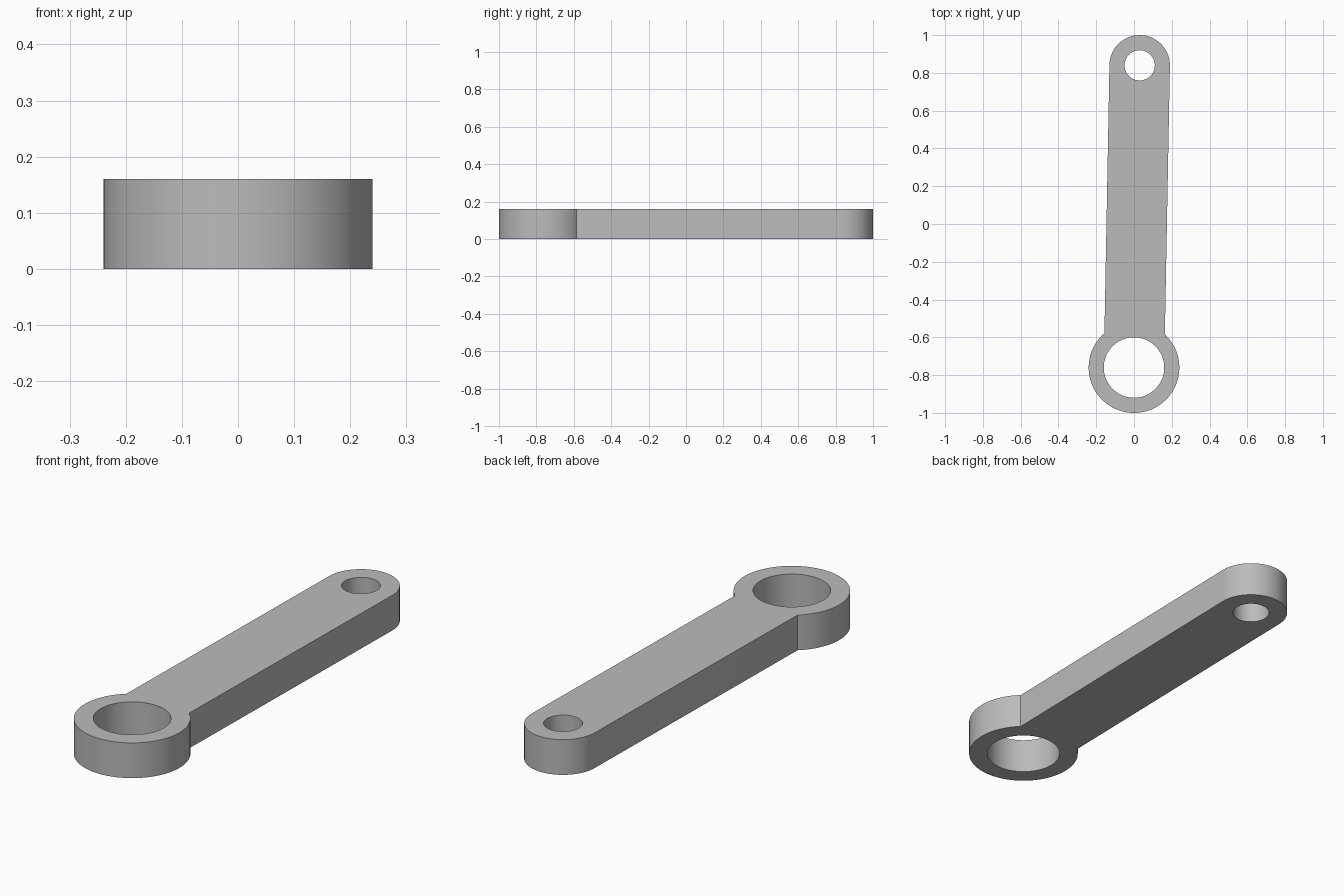
import bpy, bmesh, math
from mathutils import Vector

cube = bpy.data.objects.get("Cube")
if cube:
    bpy.data.objects.remove(cube, do_unlink=True)

HEIGHT = 0.16
BIG, BIG_R, BIG_HOLE = Vector((0, -0.76)), 0.24, 0.16
SMALL, SMALL_R, SMALL_HOLE = Vector((0.03, 0.84)), 0.16, 0.08

# Plain grey metal
grey = bpy.data.materials.new("plain grey")
grey.use_nodes = True
colour = (0.5, 0.5, 0.5, 1)
grey.diffuse_color = colour
grey.node_tree.nodes["Principled BSDF"].inputs["Base Color"].default_value = colour


def arc(centre, radius, start, end, steps):
    """Points along an arc, both ends included."""
    angles = [start + (end - start) * i / steps for i in range(steps + 1)]
    return [centre + radius * Vector((math.cos(a), math.sin(a))) for a in angles]


def add_loop(bm, points):
    verts = [bm.verts.new((p.x, p.y, 0)) for p in points]
    return [bm.edges.new((v, verts[i - 1])) for i, v in enumerate(verts)]


# Outline: rounded small end, straight parallel sides, large ring
axis = SMALL - BIG
aim = math.atan2(axis.y, axis.x)
neck = math.asin(SMALL_R / BIG_R)
outline = arc(SMALL, SMALL_R, aim - math.pi / 2, aim + math.pi / 2, 48)
outline += arc(BIG, BIG_R, aim + neck, aim + math.tau - neck, 80)

bm = bmesh.new()
edges = add_loop(bm, outline)
for centre, radius in ((BIG, BIG_HOLE), (SMALL, SMALL_HOLE)):
    edges += add_loop(bm, arc(centre, radius, 0, math.tau, 72)[:-1])

# Fill around the two holes and raise to full thickness
bmesh.ops.triangle_fill(bm, edges=edges, use_beauty=True, use_dissolve=False)
raised = bmesh.ops.extrude_face_region(bm, geom=bm.faces[:], use_keep_orig=True)
top = [g for g in raised["geom"] if isinstance(g, bmesh.types.BMVert)]
bmesh.ops.translate(bm, verts=top, vec=(0, 0, HEIGHT))
bmesh.ops.recalc_face_normals(bm, faces=bm.faces[:])

mesh = bpy.data.meshes.new("link_arm")
bm.to_mesh(mesh)
bm.free()
mesh.materials.append(grey)
link_arm = bpy.data.objects.new("link_arm", mesh)
bpy.context.collection.objects.link(link_arm)

# Smooth round walls, crisp rims
bpy.ops.object.select_all(action='DESELECT')
link_arm.select_set(True)
bpy.context.view_layer.objects.active = link_arm
bpy.ops.object.shade_smooth_by_angle(angle=math.radians(30))
